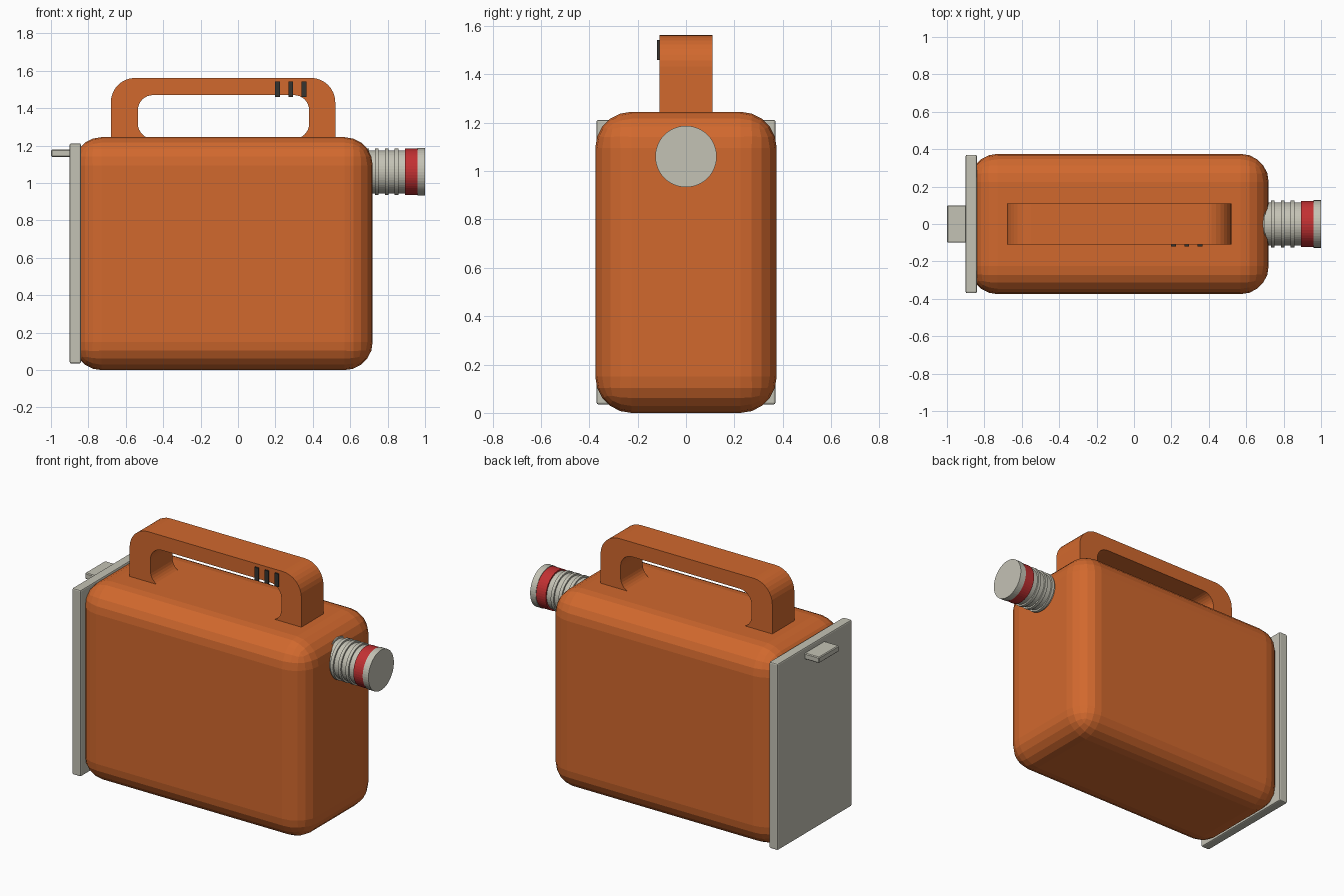
import bpy, bmesh, math
from mathutils import Matrix

if "Cube" in bpy.data.objects:
    bpy.data.objects.remove(bpy.data.objects["Cube"])


def material(name, rgb):
    m = bpy.data.materials.new(name)
    m.diffuse_color = (*rgb, 1.0)
    m.use_nodes = True
    m.node_tree.nodes["Principled BSDF"].inputs["Base Color"].default_value = m.diffuse_color
    return m


ORANGE = material("orange", (0.64, 0.14, 0.027))
GREY = material("warm grey", (0.55, 0.54, 0.46))
RED = material("red", (0.54, 0.030, 0.032))
DARK = material("dark grey", (0.035, 0.033, 0.030))


def finish(name, bm, mat):
    bmesh.ops.recalc_face_normals(bm, faces=bm.faces)
    mesh = bpy.data.meshes.new(name)
    bm.to_mesh(mesh)
    bm.free()
    mesh.materials.append(mat)
    obj = bpy.data.objects.new(name, mesh)
    bpy.context.collection.objects.link(obj)
    return obj


def box(name, lo, hi, mat, bevel=0.0, segments=1):
    bm = bmesh.new()
    bmesh.ops.create_cube(bm, size=1)
    for v in bm.verts:
        v.co = [(a + b) / 2 + c * (b - a) for a, b, c in zip(lo, hi, v.co)]
    obj = finish(name, bm, mat)
    if bevel:
        mod = obj.modifiers.new("rounded edges", 'BEVEL')
        mod.width, mod.segments = bevel, segments
    return obj


def disc(name, x0, x1, radius, mat, z=1.06, sides=48):
    bm = bmesh.new()
    turn = Matrix.Translation(((x0 + x1) / 2, 0, z)) @ Matrix.Rotation(math.pi / 2, 4, 'Y')
    bmesh.ops.create_cone(bm, cap_ends=True, segments=sides, radius1=radius,
                          radius2=radius, depth=x1 - x0, matrix=turn)
    return finish(name, bm, mat)


def rounded_rect(x0, x1, z0, z1, r, steps=8):
    pts = []
    corners = [(x1 - r, z1 - r), (x0 + r, z1 - r), (x0 + r, z0 + r), (x1 - r, z0 + r)]
    for i, (cx, cz) in enumerate(corners):
        for s in range(steps + 1):
            a = math.pi / 2 * (i + s / steps)
            pts.append((cx + r * math.cos(a), cz + r * math.sin(a)))
    return pts


# Main case with broad rounded edges
box("case_body", (-0.88, -0.375, 0), (0.72, 0.375, 1.245), ORANGE, 0.15, 5)

# Carry handle: matching outer and inner outlines bridged into a solid loop
outer = rounded_rect(-0.68, 0.52, 1.10, 1.562, 0.13)
inner = rounded_rect(-0.535, 0.38, 1.237, 1.47, 0.08)
bm = bmesh.new()
rings = [[bm.verts.new((x, y, z)) for x, z in outline]
         for outline, y in ((outer, -0.11), (outer, 0.11), (inner, 0.11), (inner, -0.11))]
n = len(outer)
for k in range(4):
    a, b = rings[k], rings[(k + 1) % 4]
    for i in range(n):
        j = (i + 1) % n
        bm.faces.new((a[i], a[j], b[j], b[i]))
finish("carry_handle", bm, ORANGE)

# Dark strips on the handle front
for i in range(3):
    x = 0.212 + 0.07 * i
    box(f"handle_strip_{i + 1}", (x - 0.013, -0.119, 1.46), (x + 0.013, -0.105, 1.542), DARK)

# End plate and its tab
box("end_plate", (-0.90, -0.37, 0.035), (-0.84, 0.37, 1.212), GREY, 0.008, 2)
box("plate_tab", (-1.0, -0.1, 1.14), (-0.89, 0.1, 1.178), GREY, 0.005, 1)

# Ribbed spout with red band and end cap
disc("spout_tube", 0.50, 0.90, 0.115, GREY)
for i, x in enumerate((0.69, 0.742, 0.795, 0.848)):
    disc(f"spout_rib_{i + 1}", x - 0.01, x + 0.01, 0.125, GREY)
disc("spout_red_band", 0.893, 0.962, 0.124, RED)
disc("spout_cap", 0.960, 1.0, 0.127, GREY)
